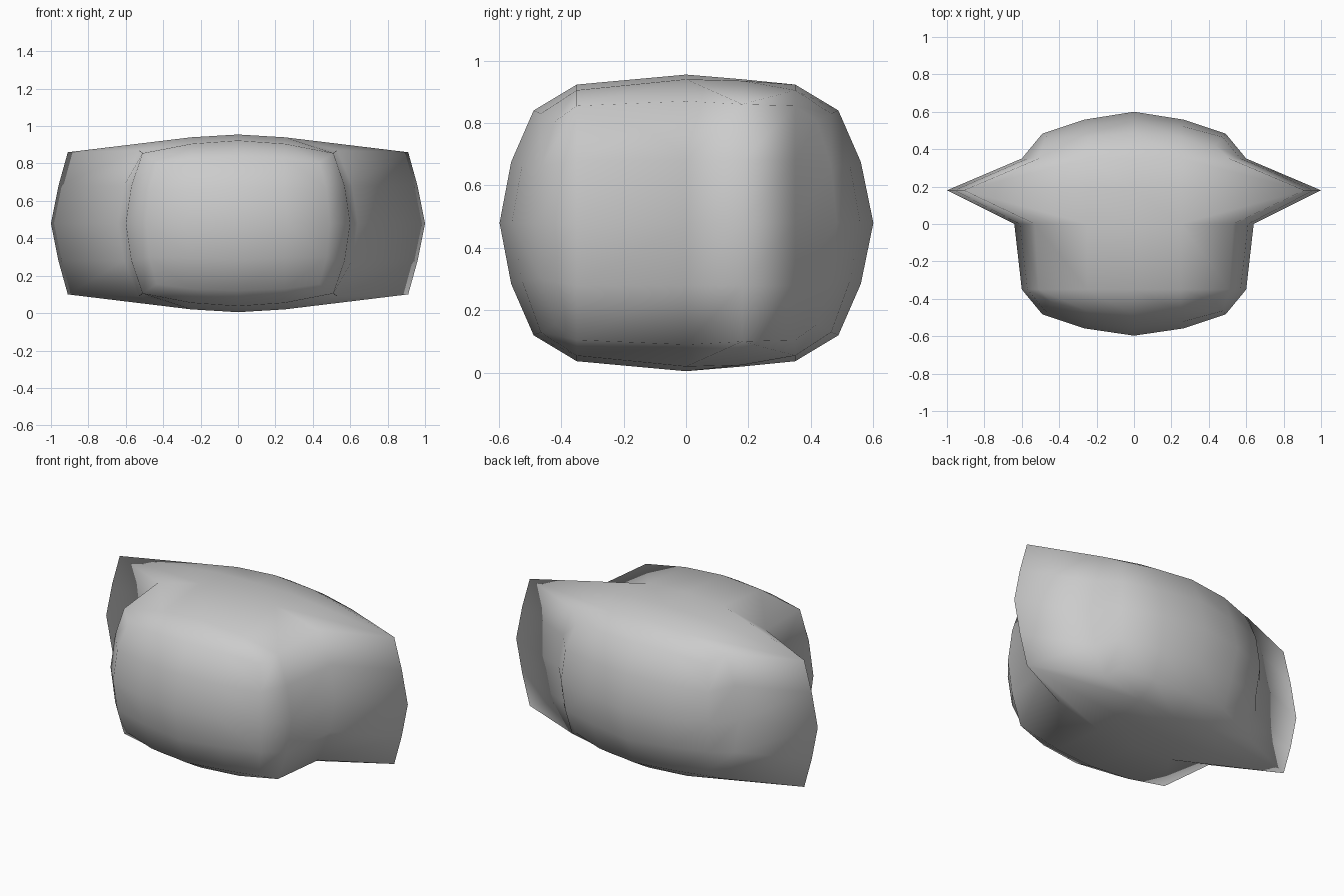
import bpy, bmesh

if "Cube" in bpy.data.objects:
    bpy.data.objects.remove(bpy.data.objects["Cube"])

ZC = 0.48  # mid height

def loop16(q):
    """Mirror a quarter profile (side middle -> corner -> top middle) into 16 points."""
    right_top = q
    left_top = [(-x, y, z) for x, y, z in reversed(q[:-1])]
    half = right_top + left_top                        # 9 points, +x to -x
    return half + [(x, y, -z) for x, y, z in reversed(half[1:-1])]

def ring(y, pts):
    return loop16([(x, y, z) for x, z in pts])

# cap border and inner cap ring (front half, mirrored in y for the back)
border = [(.49, -.483, 0), (.475, -.465, .18), (.435, -.42, .325), (.25, -.465, .35), (0, -.488, .36)]
inner = [(.265, -.558, 0), (.25, -.525, .185), (0, -.56, .195)]
ring35 = [(.60, 0), (.57, .2), (.51, .375), (.25, .425), (0, .443)]
ring0 = [(.64, 0), (.61, .2), (.53, .39), (.25, .46), (0, .475)]
wing = [(1, 0), (.96, .2), (.91, .38), (.25, .455), (0, .46)]

def flip(pts):
    return [(x, -y, z) for x, y, z in pts]

bm = bmesh.new()

def add(pts):
    return [bm.verts.new((x, y, z + ZC)) for x, y, z in pts]

loops = [add(p) for p in (loop16(border), ring(-.35, ring35), ring(0, ring0),
                          ring(.18, wing), ring(.35, ring35), flip(loop16(border)))]

# skin between neighbouring loops, with a folded diagonal at the wing corners
for k in range(5):
    a, b = loops[k], loops[k + 1]
    for i in range(16):
        j = (i + 1) % 16
        quad = [a[i], a[j], b[j], b[i]]
        corner = {2: 3, 5: 6, 10: 11, 13: 14}
        if k in (2, 3) and i in corner:
            tip_loop = b if k == 2 else a
            other = a if k == 2 else b
            c, m = (i, j) if i in (2, 10) else (j, i)
            bm.faces.new((tip_loop[c], other[m], other[c]))
            bm.faces.new((tip_loop[c], tip_loop[m], other[m]))
        else:
            bm.faces.new(quad)

# domed front and back caps as 4 x 4 grids
s, d, t = inner
ring8 = [s, d, t, (-d[0], d[1], d[2]), (-s[0], s[1], 0),
         (-d[0], d[1], -d[2]), (t[0], t[1], -t[2]), (d[0], d[1], -d[2])]
for L, pts, cy in ((loops[0], ring8, -.597), (loops[5], flip(ring8), .6)):
    r = add(pts)
    c = add([(0, cy, 0)])[0]
    for n in range(4):
        e = 2 * n
        o = 4 * n
        bm.faces.new((L[o], L[o + 1], r[e + 1], r[e]))
        bm.faces.new((L[o + 1], L[o + 2], L[o + 3], r[e + 1]))
        bm.faces.new((L[o + 3], L[(o + 4) % 16], r[(e + 2) % 8], r[e + 1]))
        bm.faces.new((r[e], r[e + 1], r[(e + 2) % 8], c))

bmesh.ops.recalc_face_normals(bm, faces=bm.faces)
for f in bm.faces:
    f.smooth = True
me = bpy.data.meshes.new("winged_cushion")
bm.to_mesh(me)
bm.free()
bpy.context.collection.objects.link(bpy.data.objects.new("winged_cushion", me))
